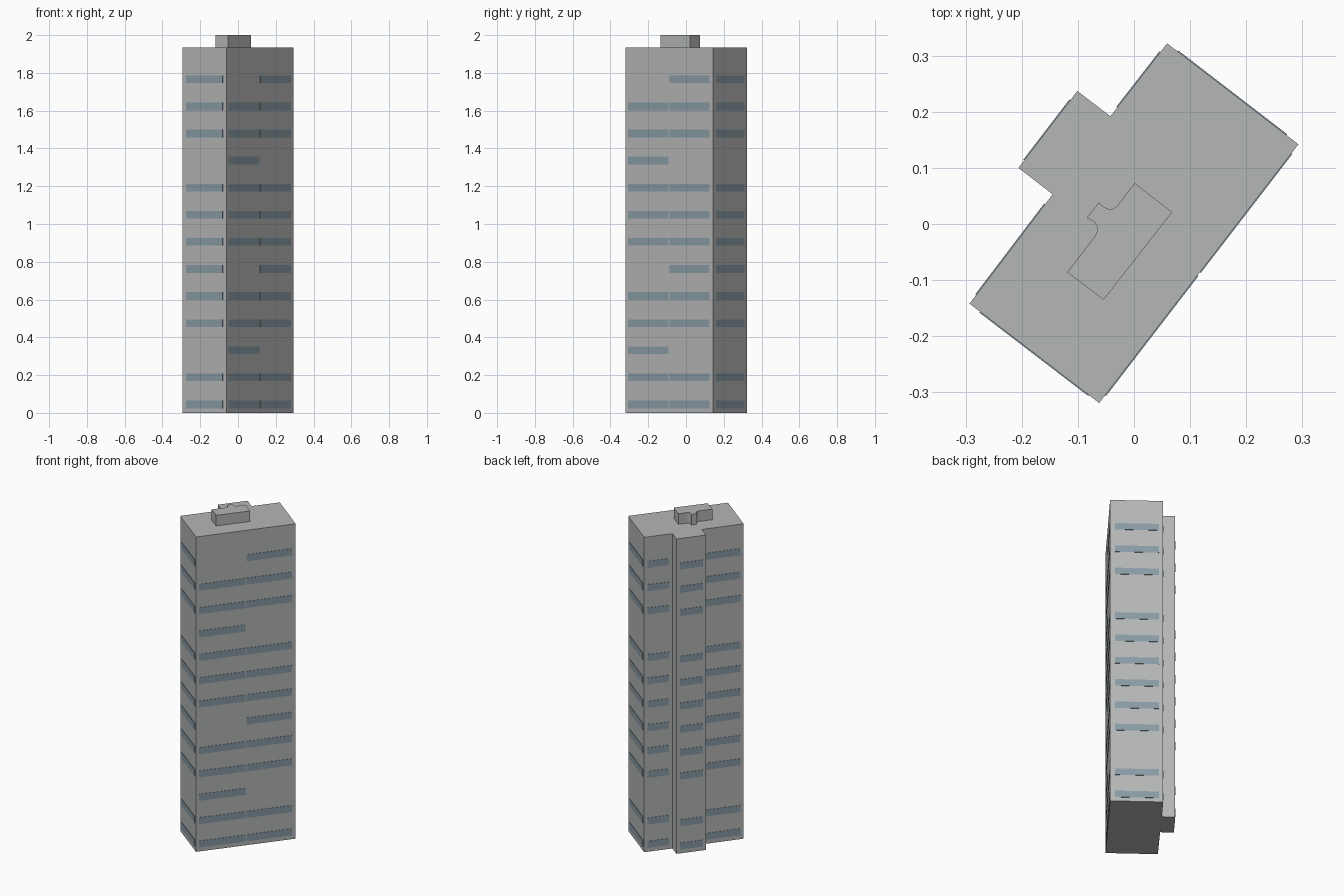
import bpy
import bmesh
from mathutils import Vector

default = bpy.data.objects.get("Cube")
if default:
    bpy.data.objects.remove(default, do_unlink=True)


def material(name, color):
    mat = bpy.data.materials.new(name)
    mat.use_nodes = True
    mat.diffuse_color = color
    mat.node_tree.nodes["Principled BSDF"].inputs["Base Color"].default_value = color
    return mat


concrete = material("concrete grey", (0.46, 0.472, 0.465, 1))
glass = material("window blue grey", (0.25, 0.33, 0.38, 1))


def finish(name, bm, mat):
    bmesh.ops.recalc_face_normals(bm, faces=bm.faces)
    mesh = bpy.data.meshes.new(name)
    bm.to_mesh(mesh)
    bm.free()
    mesh.materials.append(mat)
    obj = bpy.data.objects.new(name, mesh)
    bpy.context.collection.objects.link(obj)
    return obj


def add_prism(bm, outline, bottom, top):
    """Extrude a flat outline upward into a closed solid."""
    face = bm.faces.new([bm.verts.new((p[0], p[1], bottom)) for p in outline])
    made = bmesh.ops.extrude_face_region(bm, geom=[face])["geom"]
    verts = [g for g in made if isinstance(g, bmesh.types.BMVert)]
    bmesh.ops.translate(bm, verts=verts, vec=(0, 0, top - bottom))


def prism(name, outline, bottom, top):
    bm = bmesh.new()
    add_prism(bm, outline, bottom, top)
    return finish(name, bm, concrete)


ROOF = 1.935
ROWS, FIRST_ROW, ROW_STEP, STRIP = 13, 0.045, 0.1434, 0.041
PLATE = 0.002

# Tower footprint, counter-clockwise, with the stair bay at the back
west, south = (-0.293, -0.142), (-0.062, -0.319)
east, north = (0.293, 0.142), (0.059, 0.322)
bay = [(-0.042, 0.192), (-0.101, 0.237), (-0.206, 0.10), (-0.145, 0.053)]
prism("tower", [west, south, east, north] + bay, 0, ROOF)

# Rooftop hut with two small concave curves at its bay
hut = [(0.001, 0.073), (-0.030, 0.032), (-0.038, 0.027), (-0.046, 0.027),
       (-0.053, 0.030), (-0.063, 0.038), (-0.084, 0.011), (-0.071, 0.004),
       (-0.066, -0.004), (-0.066, -0.013), (-0.069, -0.021),
       (-0.119, -0.086), (-0.054, -0.135), (0.068, 0.021)]
prism("roof_hut", hut, ROOF, 2.0)


def window_strips(name, a, b, start, end, skipped):
    """Thin plates along the wall from a to b, between two fractions of it."""
    a, b = Vector(a), Vector(b)
    along = (b - a).normalized()
    out = Vector((along.y, -along.x)) * PLATE
    p, q = a.lerp(b, start), a.lerp(b, end)
    bm = bmesh.new()
    for row in range(ROWS):
        if row not in skipped:
            z = FIRST_ROW + row * ROW_STEP
            add_prism(bm, [p, p + out, q + out, q], z - STRIP / 2, z + STRIP / 2)
    finish(name, bm, glass)


# Window bands on each wall
blank = (2, 9)
window_strips("front_windows_near", south, east, 0.030, 0.493, (5, 12))
window_strips("front_windows_far", south, east, 0.506, 0.964, blank)
window_strips("west_end_windows", west, south, 0.08, 0.92, blank)
window_strips("east_end_windows", east, north, 0.09, 0.92, blank)
window_strips("back_windows_north", north, bay[0], 0.12, 0.88, blank)
window_strips("bay_windows", bay[1], bay[2], 0.12, 0.90, blank)
window_strips("back_windows_west", bay[3], west, 0.09, 0.92, blank)
